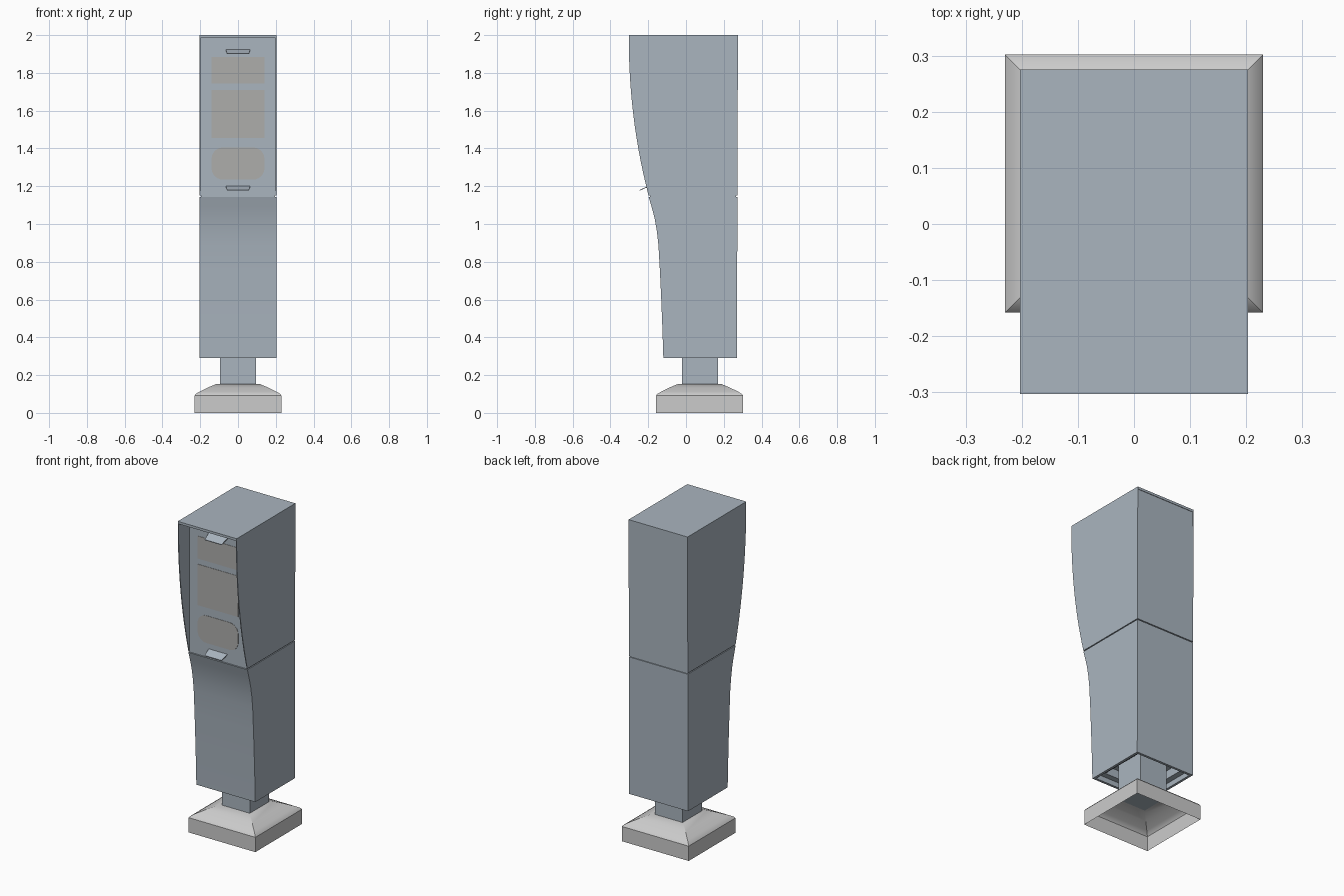
import bpy, bmesh, math
from mathutils import Vector

if "Cube" in bpy.data.objects:
    bpy.data.objects.remove(bpy.data.objects["Cube"])


def material(name, rgb):
    m = bpy.data.materials.new(name)
    m.diffuse_color = (*rgb, 1)
    m.use_nodes = True
    m.node_tree.nodes["Principled BSDF"].inputs["Base Color"].default_value = m.diffuse_color
    return m


STEEL = material("blue_grey_steel", (0.40, 0.46, 0.52))
SCREEN = material("screen_grey", (0.42, 0.42, 0.41))


def finish(name, bm, mat=None, smooth=False):
    bmesh.ops.recalc_face_normals(bm, faces=bm.faces)
    me = bpy.data.meshes.new(name)
    bm.to_mesh(me)
    bm.free()
    ob = bpy.data.objects.new(name, me)
    bpy.context.collection.objects.link(ob)
    if mat:
        me.materials.append(mat)
    if smooth:
        bpy.ops.object.select_all(action='DESELECT')
        ob.select_set(True)
        bpy.context.view_layer.objects.active = ob
        bpy.ops.object.shade_smooth_by_angle(angle=math.radians(30))
    return ob


def prism(points, offset):
    """Solid from a planar outline of 3D points swept by an offset."""
    bm = bmesh.new()
    f = bm.faces.new([bm.verts.new(p) for p in points])
    top = bmesh.ops.extrude_face_region(bm, geom=[f])['geom']
    bmesh.ops.translate(bm, vec=Vector(offset),
                        verts=[v for v in top if isinstance(v, bmesh.types.BMVert)])
    # extrude_face_region removes nothing on an isolated face, so cap it only if missing
    if not f.is_valid:
        bm.faces.new([bm.verts[i] for i in range(len(points))])
    return bm


def profile(yz, x0, x1):
    return prism([(x0, y, z) for y, z in yz], (x1 - x0, 0, 0))


def box(name, x0, x1, y0, y1, z0, z1, mat=STEEL):
    return finish(name, profile([(y0, z0), (y1, z0), (y1, z1), (y0, z1)], x0, x1), mat)


W, BACK, SEAM, PANEL = 0.203, 0.272, 1.147, -0.196

# Hollow flared foot, open underneath
bm = bmesh.new()
rings = []
for h, z in [(0.23, 0), (0.23, 0.092), (0.224, 0.1), (0.205, 0.112), (0.16, 0.134), (0.115, 0.153)]:
    rings.append([bm.verts.new((sx * h, 0.072 + sy * h, z))
                  for sx, sy in ((-1, -1), (1, -1), (1, 1), (-1, 1))])
for a, b in zip(rings, rings[1:]):
    for i in range(4):
        j = (i + 1) % 4
        bm.faces.new((a[i], a[j], b[j], b[i]))
bm.faces.new(rings[-1])
finish("foot", bm, smooth=True)

# Square post
box("post", -0.095, 0.095, -0.02, 0.17, 0.15, 0.40)

# Lower housing with curved front and stepped recess underneath
low = [(-.198, SEAM - .003), (-.182, 1.09), (-.166, 1.03), (-.154, .96), (-.146, .89),
       (-.138, .75), (-.131, .6), (-.125, .45), (-.12, .29), (BACK - .002, .29), (BACK, SEAM - .003)]
bm = profile(low, -W, W)
bm.normal_update()
bottom = [f for f in bm.faces if all(abs(v.co.z - .29) < 1e-4 for v in f.verts)]
bmesh.ops.recalc_face_normals(bm, faces=bm.faces)
for inset, depth in ((0.015, 0), (0.002, 0.03), (0.035, 0), (0.002, 0.05)):
    bmesh.ops.inset_region(bm, faces=bottom, thickness=inset, use_even_offset=True)
    bmesh.ops.translate(bm, verts=list({v for f in bottom for v in f.verts}), vec=(0, 0, depth))
finish("lower_housing", bm, STEEL, smooth=True)

# Core visible only in the seam
box("seam_core", -W + .006, W - .006, PANEL + .006, BACK - .006, SEAM - .03, SEAM + .03)

# Upper housing with flat front panel
box("upper_housing", -W + .005, W - .005, PANEL, BACK, SEAM + .003, 1.995)

# Curved side plates framing the recessed front
N = 14
curve = []
for i in range(N + 1):
    t = i / N
    curve.append((-0.303 + 0.105 * t ** 2.1, 2.0 - (2.0 - SEAM - .003) * t))
plate = curve + [(BACK, SEAM + .003), (BACK + .003, 2.0)]
for side, s in (("left", -1), ("right", 1)):
    finish(side + "_side_plate", profile(plate, s * W, s * (W - .005)), STEEL, smooth=True)

# Roof
box("roof", -W + .005, W - .005, -0.303, BACK + .003, 1.985, 2.0)


# Front screens
def rounded(x, z0, z1, r):
    if r == 0:
        return [(-x, z0), (x, z0), (x, z1), (-x, z1)]
    pts = []
    for k, (cx, cz) in enumerate(((x - r, z1 - r), (r - x, z1 - r), (r - x, z0 + r), (x - r, z0 + r))):
        for i in range(7):
            a = math.radians(90 * k + 15 * i)
            pts.append((cx + r * math.cos(a), cz + r * math.sin(a)))
    return pts


for name, z0, z1, r in (("top_screen", 1.745, 1.885, 0), ("main_screen", 1.455, 1.71, 0),
                        ("lower_screen", 1.235, 1.405, 0.06)):
    pts = [(x, PANEL + .001, z) for x, z in rounded(0.14, z0, z1, r)]
    finish(name, prism(pts, (0, -0.003, 0)), SCREEN)

# Sloping lips above and below the screens
for name, z in (("upper_lip", 1.925), ("lower_lip", 1.203)):
    out, drop = -0.245, 0.022
    pts = [(-.065, PANEL + .002, z), (.065, PANEL + .002, z),
           (.058, out, z - drop), (-.058, out, z - drop)]
    finish(name, prism(pts, (0, 0, -0.004)), STEEL)
